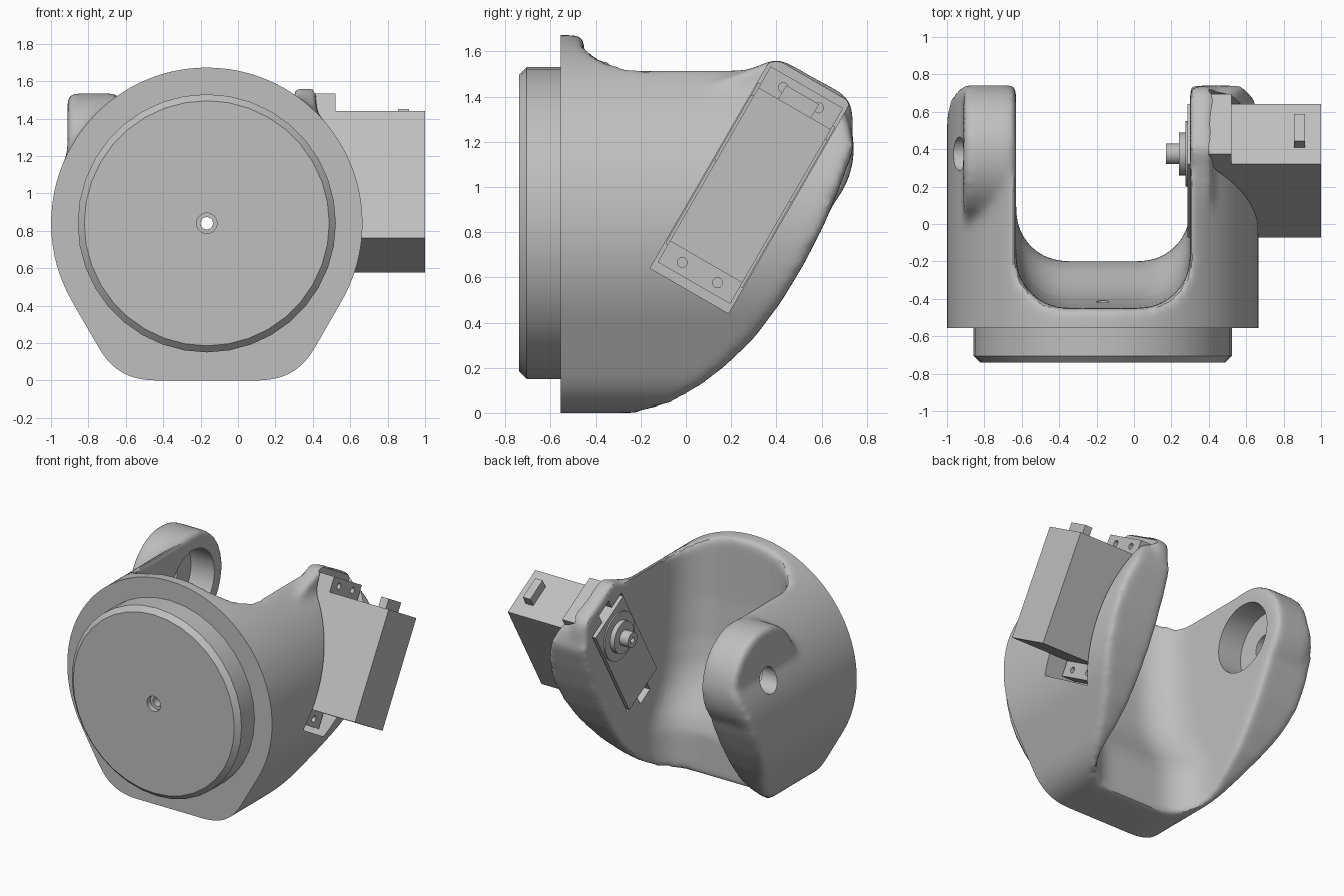
import bpy, bmesh, math
from mathutils import Vector

if "Cube" in bpy.data.objects:
    bpy.data.objects.remove(bpy.data.objects["Cube"])

PIVOT = (0.375, 1.168)            # joint axis (y, z)
SERVO = (0.285, 1.008)            # servo centre (y, z)
U, V = (0.5, 0.866), (0.866, -0.5)  # servo long and short directions in (y, z)
HUB = (-0.167, 0.84)              # front disc centre (x, z)

grey = bpy.data.materials.new("plain grey")
grey.diffuse_color = (0.52, 0.52, 0.52, 1)
grey.use_nodes = True
grey.node_tree.nodes["Principled BSDF"].inputs["Base Color"].default_value = grey.diffuse_color


def loft(name, rings):
    """Join equal-length rings of 3D points into a closed solid."""
    bm = bmesh.new()
    vs = [[bm.verts.new(p) for p in r] for r in rings]
    n = len(vs[0])
    for a, b in zip(vs, vs[1:]):
        for i in range(n):
            bm.faces.new((a[i], a[(i + 1) % n], b[(i + 1) % n], b[i]))
    bm.faces.new(vs[0])
    bm.faces.new(vs[-1])
    bmesh.ops.recalc_face_normals(bm, faces=bm.faces)
    me = bpy.data.meshes.new(name)
    bm.to_mesh(me)
    bm.free()
    ob = bpy.data.objects.new(name, me)
    bpy.context.collection.objects.link(ob)
    me.materials.append(grey)
    return ob


def prism(name, pts, axis, a, b):
    if axis == 'X':
        return loft(name, [[(t, p, q) for p, q in pts] for t in (a, b)])
    return loft(name, [[(p, t, q) for p, q in pts] for t in (a, b)])


def circle(c, r, n=32, a0=0.0, a1=2 * math.pi, ends=False):
    m = n - 1 if ends else n
    return [(c[0] + r * math.cos(a0 + (a1 - a0) * i / m),
             c[1] + r * math.sin(a0 + (a1 - a0) * i / m)) for i in range(n)]


def at(u, v):
    """Servo coordinates to (y, z)."""
    return (SERVO[0] + u * U[0] + v * V[0], SERVO[1] + u * U[1] + v * V[1])


def rect(lu, lv, cu=0.0, cv=0.0):
    return [at(cu + s * lu / 2, cv + t * lv / 2) for s, t in ((1, 1), (1, -1), (-1, -1), (-1, 1))]


def apply(ob, kind, **props):
    m = ob.modifiers.new("m", kind)
    for k, v in props.items():
        setattr(m, k, v)
    bpy.context.view_layer.objects.active = ob
    bpy.ops.object.modifier_apply(modifier=m.name)


def combine(ob, other, op='DIFFERENCE'):
    apply(ob, 'BOOLEAN', object=other, operation=op, solver='EXACT')
    bpy.data.objects.remove(other)


# fork body: round outline with a flat foot
def foot(s):
    p0, p1, p2 = (-0.739, 0.165), (-0.644, 0.0), (-0.454, 0.0)
    pts = []
    for i in range(9):
        t = i / 8
        x, z = [(1 - t) ** 2 * a + 2 * t * (1 - t) * b + t * t * c for a, b, c in zip(p0, p1, p2)]
        pts.append((HUB[0] + s * (x - HUB[0]), z))
    return pts


outline = circle(HUB, 0.833, 72, math.radians(-30), math.radians(210), True)
outline += foot(1) + foot(-1)[::-1]
body = prism("fork_body", outline, 'Y', -0.8, 0.85)

# side profile trims the back of the arms
side = [(-0.9, -0.2), (-0.3, -0.2), (-0.12, 0.0), (0.07, 0.125), (0.17, 0.205), (0.3, 0.33),
        (0.42, 0.49), (0.52, 0.655), (0.61, 0.83), (0.68, 1.0), (0.725, 1.12)]
side += circle(PIVOT, 0.367, 16, 0, math.pi / 2, True) + [(0.375, 1.9), (-0.9, 1.9)]
combine(body, prism("trim", side, 'X', -1.3, 1.0), 'INTERSECT')

# arm tips: round left boss and squarer right tip behind the servo
combine(body, prism("boss", circle(PIVOT, 0.368, 64), 'X', -0.912, -0.55), 'UNION')
tip = [(0.2, 0.9), (0.03, 1.4), (0.14, 1.47), (0.3, 1.53), (0.375, 1.56), (0.43, 1.56),
       (0.70, 1.41), (0.74, 1.35), (0.738, 1.25), (0.6, 1.0)]
combine(body, prism("tip", tip, 'X', 0.2, 0.42), 'UNION')


# slot between the arms, its wall swelling backwards near the foot
def slot_ring(z, y):
    r = 0.27
    left = circle((-0.63 + r, y + r), r, 14, math.pi, 1.5 * math.pi, True)
    right = circle((0.30 - r, y + r), r, 14, 1.5 * math.pi, 2 * math.pi, True)
    return [(px, py, z) for px, py in [(-0.63, 1.2)] + left + right + [(0.30, 1.2)]]


levels = [(-0.2, -0.2), (0.3, -0.2), (0.4, -0.235), (0.5, -0.295), (0.6, -0.35),
          (0.72, -0.395), (0.9, -0.425), (1.2, -0.445), (2.0, -0.455)]
combine(body, loft("slot", [slot_ring(z, y) for z, y in levels]))

# soften all the edges, then make the crisp cuts
apply(body, 'REMESH', mode='VOXEL', voxel_size=0.02)
apply(body, 'SMOOTH', factor=0.5, iterations=22)
combine(body, prism("front_cut", [(-2, -1), (2, -1), (2, 3), (-2, 3)], 'Y', -1.5, -0.555))
combine(body, prism("servo_pocket", rect(1.08, 0.40), 'X', 0.4, 1.0))
combine(body, prism("servo_window", rect(0.82, 0.39), 'X', 0.1, 0.6))
combine(body, prism("window_notch", rect(0.96, 0.13), 'X', 0.1, 0.6))
combine(body, prism("bearing_seat", circle(PIVOT, 0.25, 48), 'X', -0.82, -0.4))
combine(body, prism("pin_hole", circle(PIVOT, 0.09), 'X', -1.2, -0.5))
combine(body, prism("centre_hole", circle(HUB, 0.033), 'Y', -1.0, 0.0))

# front mounting disc with chamfered rim
disc = loft("mounting_disc", [[(x, y, z) for x, z in circle(HUB, r, 36)]
                              for y, r in ((-0.74, 0.655), (-0.705, 0.69), (-0.54, 0.69))])
combine(disc, prism("bore", circle(HUB, 0.033), 'Y', -1.0, 0.0))
combine(disc, prism("counterbore", circle(HUB, 0.055), 'Y', -1.0, -0.70))

# servo: case, flange with screw holes, output stages, cable plug
case = prism("servo_case", rect(0.784, 0.37), 'X', 0.285, 1.0)
flange = prism("servo_flange", rect(1.0, 0.37), 'X', 0.4, 0.52)
for u in (-0.447, 0.447):
    for v in (-0.09, 0.09):
        combine(flange, prism("screw_hole", circle(at(u, v), 0.022, 16), 'X', 0.3, 0.7))
parts = [body, disc, case, flange]
for name, r, a, b in (("gear_cover", 0.175, 0.275, 0.30), ("output_collar", 0.115, 0.24, 0.29),
                      ("output_shaft", 0.055, 0.17, 0.25)):
    parts.append(prism(name, circle(PIVOT, r), 'X', a, b))
combine(parts[-1], prism("shaft_hole", circle(PIVOT, 0.02, 16), 'X', 0.1, 0.22))
parts.append(prism("cable_plug", rect(0.1, 0.167, 0.412), 'X', 0.855, 0.915))

# smooth shading with sharp edges kept
bpy.ops.object.select_all(action='DESELECT')
for ob in parts:
    ob.select_set(True)
bpy.context.view_layer.objects.active = body
bpy.ops.object.shade_smooth_by_angle(angle=math.radians(30))
for ob in parts:
    if not ob.data.materials:
        ob.data.materials.append(grey)
